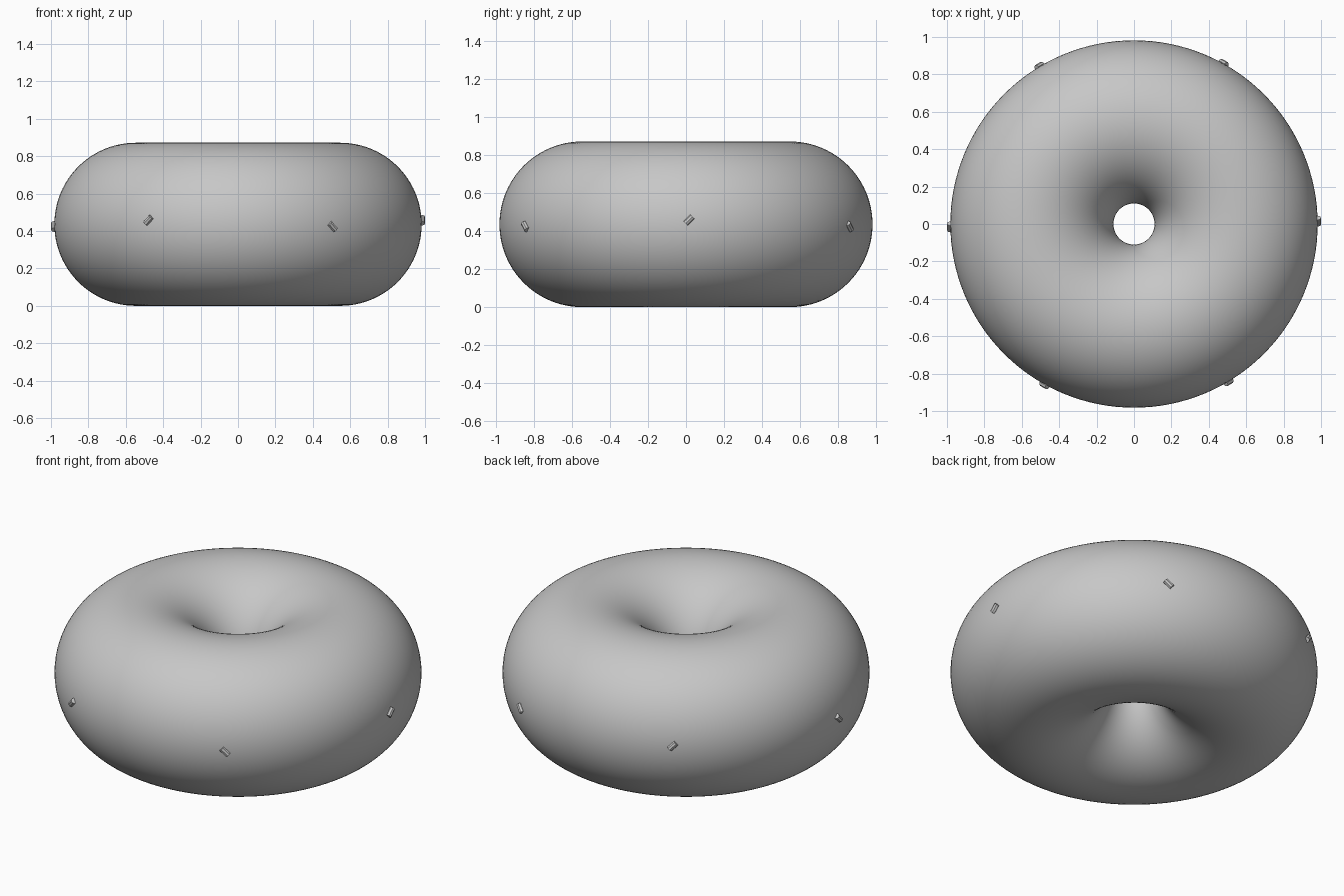
import bpy
import math
from mathutils import Matrix, Vector

if "Cube" in bpy.data.objects:
    bpy.data.objects.remove(bpy.data.objects["Cube"])

MAJOR, MINOR = 0.546, 0.436
MID_Z = MINOR

grey = bpy.data.materials.new("plain grey")
grey.diffuse_color = (0.57, 0.57, 0.57, 1)
grey.use_nodes = True
grey.node_tree.nodes["Principled BSDF"].inputs["Base Color"].default_value = grey.diffuse_color

# Ring body
bpy.ops.mesh.primitive_torus_add(major_radius=MAJOR, minor_radius=MINOR,
                                 major_segments=128, minor_segments=96,
                                 location=(0, 0, MID_Z))
ring = bpy.context.object
ring.name = "ring_body"
ring.data.materials.append(grey)
bpy.ops.object.shade_smooth_by_angle()


def sprinkle(index):
    """Small tilted rod half sunk in the outer wall; tilt alternates."""
    angle = math.radians(60 * index + 0.9)
    lean = 1 if index % 2 == 0 else -1
    out = Vector((math.cos(angle), math.sin(angle), 0))
    tangent = Vector((-out.y, out.x, 0))
    axis = (tangent * lean * 0.72 + Vector((0, 0, 1)) * 0.7).normalized()
    side = axis.cross(out)
    z = MID_Z + (0.022 if lean > 0 else -0.012)
    bpy.ops.mesh.primitive_cylinder_add(vertices=8, radius=0.016, depth=0.05)
    rod = bpy.context.object
    rod.name = f"sprinkle_{index + 1}"
    basis = Matrix((out, side, axis)).transposed().to_4x4()
    basis.col[3] = (*(out * 0.984), 1)
    basis[2][3] = z
    rod.matrix_world = basis
    rod.data.materials.append(grey)
    bpy.ops.object.shade_smooth_by_angle()


# Six sprinkles around the outer wall
for i in range(6):
    sprinkle(i)
